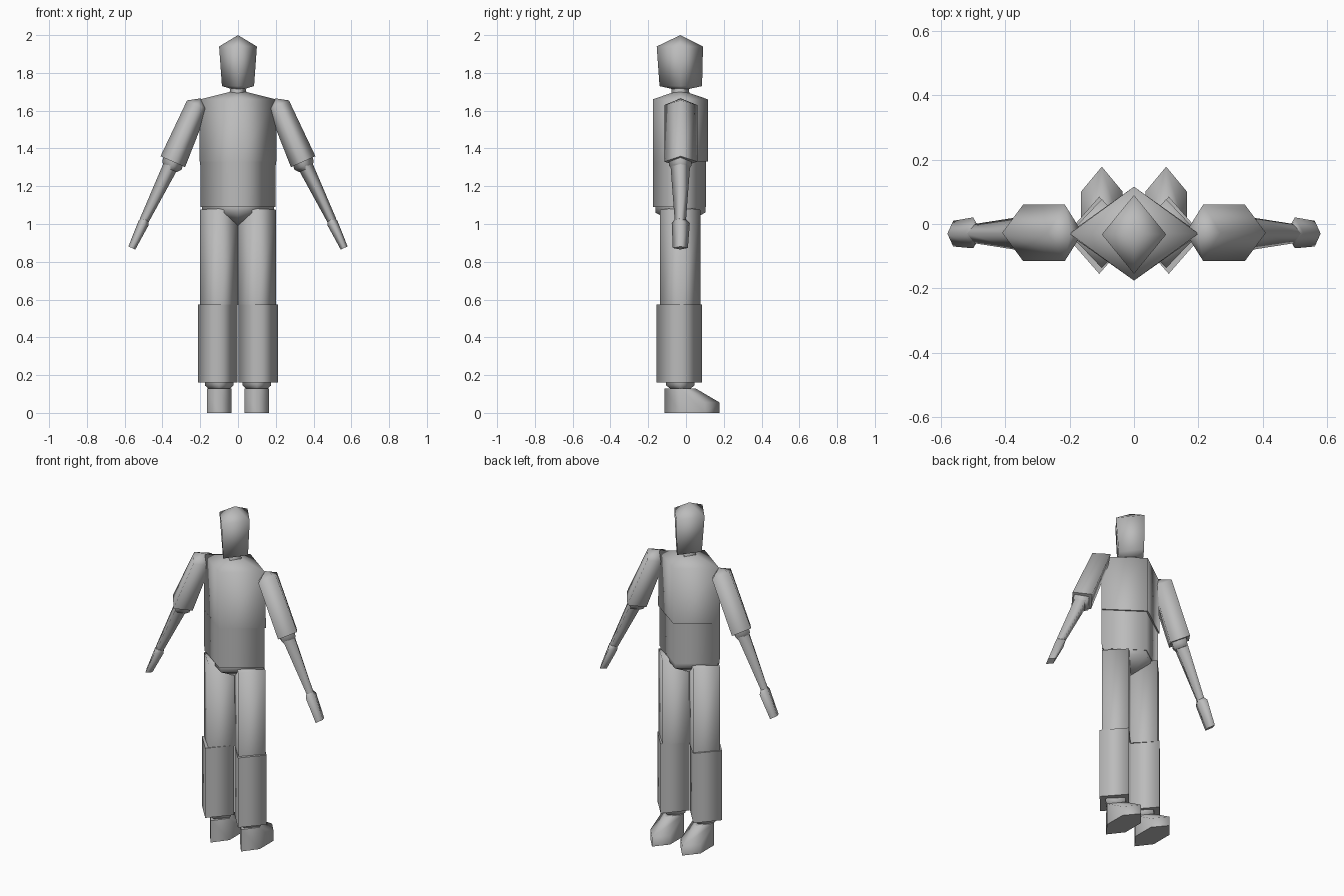
import bpy, bmesh, math
from mathutils import Vector

if "Cube" in bpy.data.objects:
    bpy.data.objects.remove(bpy.data.objects["Cube"])

grey = bpy.data.materials.new("plain_grey")
grey.diffuse_color = (0.5, 0.5, 0.5, 1)
grey.use_nodes = True
grey.node_tree.nodes["Principled BSDF"].inputs["Base Color"].default_value = grey.diffuse_color
CY = -0.03  # depth of the body's centre line


def finish(bm, name):
    bmesh.ops.remove_doubles(bm, verts=bm.verts, dist=1e-5)
    bmesh.ops.recalc_face_normals(bm, faces=bm.faces)
    me = bpy.data.meshes.new(name)
    bm.to_mesh(me)
    bm.free()
    me.materials.append(grey)
    ob = bpy.data.objects.new(name, me)
    bpy.context.collection.objects.link(ob)
    return ob


def loft(name, rings, tilt=0.0):
    """Four-sided diamond tube; ring = (x, y, z, half width, half depth).
    A ring of zero size is a point; other ends get flat caps."""
    bm = bmesh.new()
    u = Vector((math.cos(tilt), 0, math.sin(tilt)))
    v = Vector((0, 1, 0))
    loops = []
    for x, y, z, hx, hy in rings:
        c = Vector((x, y, z))
        if hx == 0:
            loops.append([bm.verts.new(c)] * 4)
        else:
            loops.append([bm.verts.new(c + d) for d in (u * hx, v * hy, -u * hx, -v * hy)])
    for a, b in zip(loops, loops[1:]):
        for i in range(4):
            j = (i + 1) % 4
            corners = list(dict.fromkeys((a[i], a[j], b[j], b[i])))
            bm.faces.new(corners).smooth = True
    for loop, ring in ((loops[0], rings[0]), (loops[-1], rings[-1])):
        if ring[3] > 0:
            cap = bm.faces.new(loop)
            for e in cap.edges:
                e.smooth = False
    return finish(bm, name)


def foot(name, s):
    """Wedge with pointed heel and toe, higher over the ankle."""
    bm = bmesh.new()
    cx = 0.1 * s
    pts = [(0, -0.115, 0.13), (0.065, CY, 0.13), (-0.065, CY, 0.13), (0, 0.05, 0.13)]
    for z in (0.055, 0):
        pts += [(0, 0.178, z), (0.065, 0.1, z), (-0.065, 0.1, z)]
    pts += [(0, -0.115, 0), (0.065, CY, 0), (-0.065, CY, 0)]
    for x, y, z in pts:
        bm.verts.new((x + cx, y, z))
    bmesh.ops.convex_hull(bm, input=bm.verts)
    bmesh.ops.dissolve_limit(bm, angle_limit=0.01, verts=bm.verts, edges=bm.edges)
    bmesh.ops.recalc_face_normals(bm, faces=bm.faces)
    for f in bm.faces:
        f.smooth = abs(f.normal.z) < 0.95
    for e in bm.edges:
        if any(abs(f.normal.z) > 0.95 for f in e.link_faces):
            e.smooth = False
    return finish(bm, name)


# Head and neck
loft("head", [(0, CY, 1.705, 0, 0), (0, -0.0275, 1.73, 0.085, 0.1125),
              (0, -0.0325, 1.94, 0.1, 0.1225), (0, CY, 2.0, 0, 0)])
loft("neck", [(0, CY, 1.67, 0.05, 0.05), (0, CY, 1.72, 0.04, 0.045)])

# Torso
loft("chest", [(0, CY, 1.33, 0.205, 0.146), (0, CY, 1.66, 0.2, 0.146), (0, CY, 1.71, 0, 0)])
loft("abdomen", [(0, -0.035, 1.09, 0.198, 0.14), (0, -0.035, 1.33, 0.2, 0.14)])
loft("pelvis", [(0, CY, 0.99, 0, 0), (0, CY, 1.06, 0.19, 0.132), (0, CY, 1.09, 0.19, 0.132)])

for side, s in (("left", -1), ("right", 1)):
    # Legs
    loft(side + "_thigh", [(0.1 * s, CY, 0.57, 0.102, 0.107), (0.1 * s, CY, 1.075, 0.102, 0.107),
                           (0.1 * s, CY, 1.09, 0, 0)])
    loft(side + "_calf", [(0.108 * s, -0.035, 0.16, 0.105, 0.12),
                          (0.108 * s, -0.035, 0.575, 0.105, 0.12)])
    loft(side + "_ankle", [(0.1 * s, CY, 0.122, 0.05, 0.045), (0.1 * s, CY, 0.145, 0.075, 0.075),
                           (0.1 * s, CY, 0.17, 0.075, 0.075)])
    foot(side + "_foot", s)
    # Arms, each section cut square to the slanted limb
    tilt = -s * -0.42
    loft(side + "_upper_arm", [(0.345 * s, -0.0275, 1.33, 0.071, 0.0875),
                               (0.215 * s, -0.0275, 1.63, 0.06, 0.0875),
                               (0.198 * s, -0.0275, 1.665, 0, 0)], tilt)
    loft(side + "_elbow", [(0.358 * s, CY, 1.29, 0.038, 0.045), (0.35 * s, CY, 1.31, 0.056, 0.06),
                           (0.34 * s, CY, 1.34, 0.056, 0.06)], tilt)
    loft(side + "_forearm", [(0.496 * s, CY, 1.02, 0.025, 0.03),
                             (0.355 * s, CY, 1.31, 0.041, 0.052)], tilt)
    loft(side + "_hand", [(0.562 * s, CY, 0.873, 0.02, 0.04), (0.5 * s, -0.0275, 1.005, 0.029, 0.048),
                          (0.493 * s, CY, 1.025, 0.022, 0.03)], tilt)
